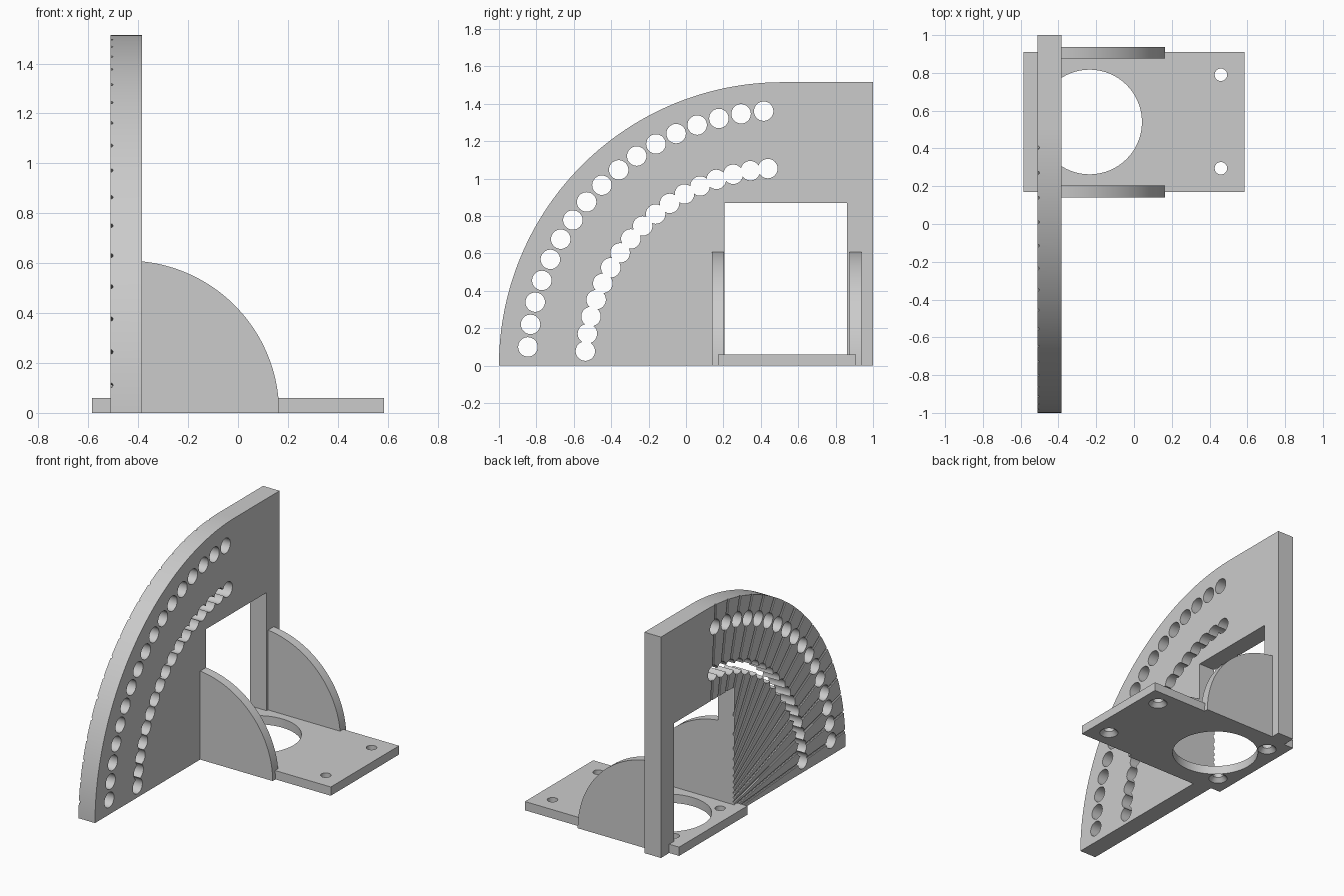
import bpy, bmesh
from math import sin, cos, radians, pi
from mathutils import Matrix, Vector

if "Cube" in bpy.data.objects:
    bpy.data.objects.remove(bpy.data.objects["Cube"], do_unlink=True)

GREY = (0.6, 0.6, 0.6, 1)
mat = bpy.data.materials.new("plain grey")
mat.use_nodes = True
mat.diffuse_color = GREY
mat.node_tree.nodes["Principled BSDF"].inputs["Base Color"].default_value = GREY

PLATE_BACK, PLATE_FRONT = -0.51, -0.385
PIVOT_Y, RIM = 0.515, 1.515
STEPS = 17


def add_object(name, bm):
    bmesh.ops.recalc_face_normals(bm, faces=bm.faces)
    mesh = bpy.data.meshes.new(name)
    bm.to_mesh(mesh)
    bm.free()
    mesh.materials.append(mat)
    obj = bpy.data.objects.new(name, mesh)
    bpy.context.collection.objects.link(obj)
    return obj


def extrude(name, points, offset):
    """Closed outline pushed along an offset vector."""
    bm = bmesh.new()
    face = bm.faces.new([bm.verts.new(p) for p in points])
    grown = bmesh.ops.extrude_face_region(bm, geom=[face])["geom"]
    verts = [v for v in grown if isinstance(v, bmesh.types.BMVert)]
    bmesh.ops.translate(bm, verts=verts, vec=offset)
    return add_object(name, bm)


def rod(bm, start, end, r1, r2=None, segments=32):
    """Round or tapered rod between two points."""
    start, end = Vector(start), Vector(end)
    axis = end - start
    turn = axis.to_track_quat("Z", "Y").to_matrix().to_4x4()
    bmesh.ops.create_cone(bm, cap_ends=True, segments=segments,
                          radius1=r1, radius2=r1 if r2 is None else r2,
                          depth=axis.length,
                          matrix=Matrix.Translation((start + end) / 2) @ turn)


def cut(obj, bm):
    """Subtract the rods in bm from obj and bake the result."""
    cutter = add_object("cutter", bm)
    cutter.hide_render = True
    mod = obj.modifiers.new("cut", "BOOLEAN")
    mod.operation, mod.solver, mod.object = "DIFFERENCE", "EXACT", cutter
    graph = bpy.context.evaluated_depsgraph_get()
    baked = bpy.data.meshes.new_from_object(obj.evaluated_get(graph))
    obj.modifiers.clear()
    obj.data = baked
    bpy.data.objects.remove(cutter, do_unlink=True)


def polar(x, radius, angle):
    return (x, PIVOT_Y - radius * cos(angle), radius * sin(angle))


def step_angle(i):
    return radians(4.2 + 5.1 * i)


# Upright quadrant plate with a window open down to the base
arc = [polar(PLATE_BACK, RIM, pi / 2 * (1 - i / 96)) for i in range(97)]
corners = [(0.205, 0), (0.205, 0.87), (0.86, 0.87), (0.86, 0), (1, 0), (1, RIM)]
outline = arc + [(PLATE_BACK, y, z) for y, z in corners]
plate = extrude("quadrant_plate", outline, (PLATE_FRONT - PLATE_BACK, 0, 0))

# Two rows of angle holes, alternate holes cut separately as they overlap
for row in (1.364, 1.056):
    for first in (0, 1):
        bm = bmesh.new()
        for i in range(first, STEPS, 2):
            a = step_angle(i)
            rod(bm, polar(PLATE_BACK - 0.1, row, a),
                polar(PLATE_FRONT + 0.1, row, a), 0.052)
        cut(plate, bm)

# Radial marking grooves on the back face
bm = bmesh.new()
for i in range(STEPS):
    a = step_angle(i)
    rod(bm, polar(PLATE_BACK, 0.3, a), polar(PLATE_BACK, 1.6, a), 0.009, segments=10)
cut(plate, bm)

# Base with a large round opening and four countersunk screw holes
base = extrude("base", [(x, y, 0) for x, y in
               ((-0.585, 0.17), (0.585, 0.17), (0.585, 0.91), (-0.585, 0.91))],
               (0, 0, 0.06))
bm = bmesh.new()
rod(bm, (-0.235, 0.54, -0.1), (-0.235, 0.54, 0.2), 0.277, segments=96)
screws = [(x, y) for x in (-0.465, 0.46) for y in (0.295, 0.79)]
for x, y in screws:
    rod(bm, (x, y, -0.1), (x, y, 0.2), 0.033)
cut(base, bm)
bm = bmesh.new()
for x, y in screws:
    rod(bm, (x, y, -0.01), (x, y, 0.03), 0.07, 0.03)
cut(base, bm)

# Curved gussets either side of the window
gussets = []
reach, centre = 0.61, -0.445
start = 84.4
curve = [radians(start * i / 48) for i in range(49)]
for side, y in (("right", 0.14), ("left", 0.875)):
    pts = [(centre + reach * cos(a), y, reach * sin(a)) for a in curve]
    pts.append((PLATE_FRONT, y, 0))
    gussets.append(extrude(side + "_gusset", pts, (0, 0.063, 0)))

# Smooth curves, sharp edges
bpy.ops.object.select_all(action="DESELECT")
for obj in [plate, base] + gussets:
    obj.select_set(True)
bpy.context.view_layer.objects.active = plate
bpy.ops.object.shade_smooth_by_angle(angle=radians(30))
